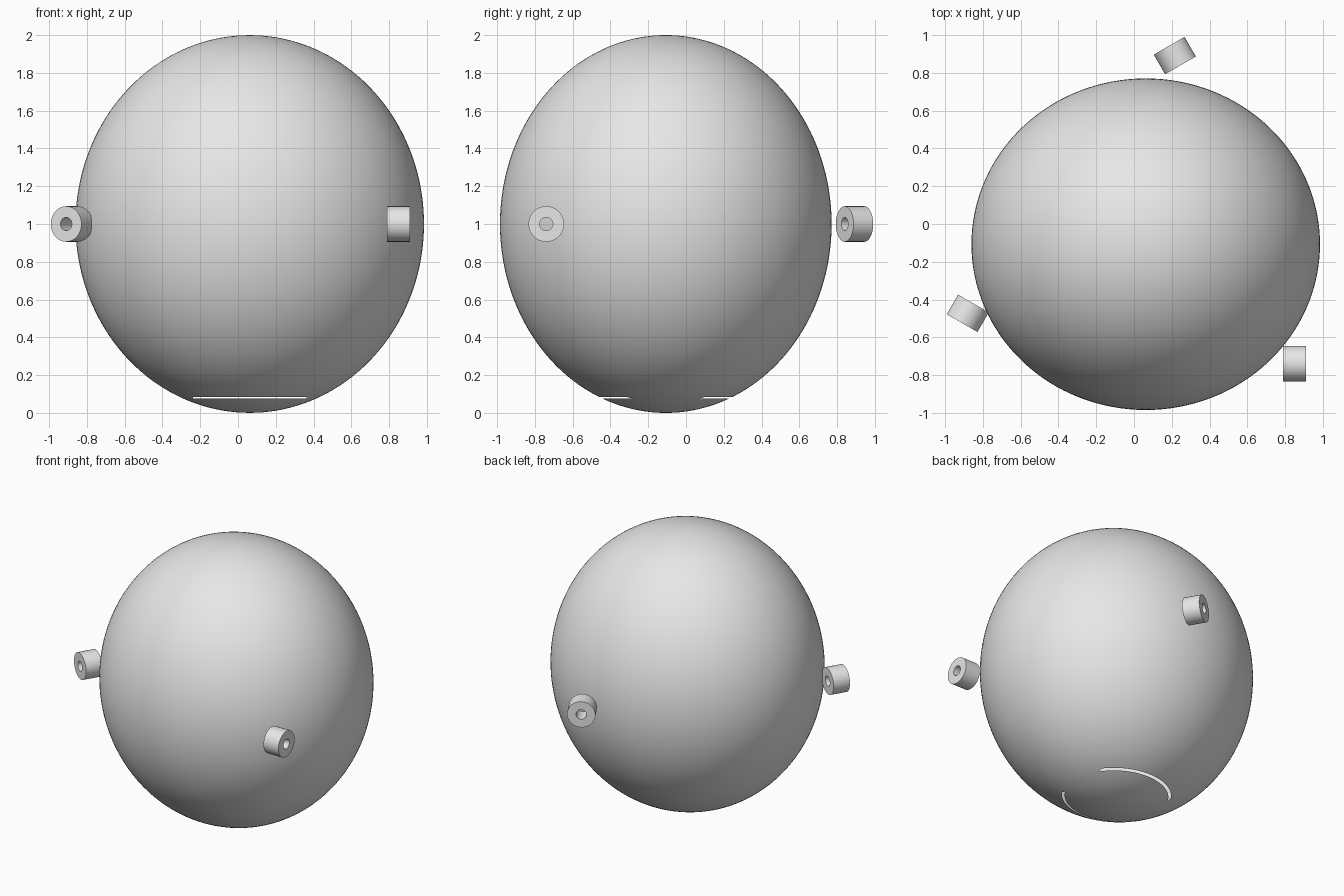
import bpy, bmesh
from math import radians
from mathutils import Matrix, Vector

cube = bpy.data.objects.get("Cube")
if cube:
    bpy.data.objects.remove(cube, do_unlink=True)

grey = bpy.data.materials.new("light grey")
grey.use_nodes = True
grey.diffuse_color = (0.8, 0.8, 0.8, 1)
grey.node_tree.nodes["Principled BSDF"].inputs["Base Color"].default_value = (0.8, 0.8, 0.8, 1)

CENTRE = Vector((0.062, -0.107, 1.0))


def finish(bm, name, matrix, angle=40):
    mesh = bpy.data.meshes.new(name)
    bm.to_mesh(mesh)
    bm.free()
    mesh.materials.append(grey)
    obj = bpy.data.objects.new(name, mesh)
    bpy.context.collection.objects.link(obj)
    obj.matrix_world = matrix
    bpy.ops.object.select_all(action='DESELECT')
    obj.select_set(True)
    bpy.context.view_layer.objects.active = obj
    bpy.ops.object.shade_smooth_by_angle(angle=radians(angle))
    return obj


# Hollow egg-like shell with a thin slot in front and back near the bottom
SLOT_LOW, SLOT_HIGH, SLOT_HALF = -0.925, -0.916, 0.30
bm = bmesh.new()
bmesh.ops.create_uvsphere(bm, u_segments=128, v_segments=80, radius=1)
bmesh.ops.scale(bm, vec=(0.923, 0.878, 1), verts=bm.verts)


def cut(faces, co, normal):
    edges = {e for f in faces for e in f.edges}
    verts = {v for f in faces for v in f.verts}
    bmesh.ops.bisect_plane(bm, geom=list(verts) + list(edges) + list(faces),
                           plane_co=co, plane_no=normal, dist=1e-6)


def band():
    return [f for f in bm.faces
            if SLOT_LOW < f.calc_center_median().z < SLOT_HIGH]


for z in (SLOT_LOW, SLOT_HIGH):
    cut(bm.faces[:], (0, 0, z), (0, 0, 1))
for x in (-SLOT_HALF, SLOT_HALF):
    cut(band(), (x, 0, 0), (1, 0, 0))
slot = [f for f in band() if abs(f.calc_center_median().x) < SLOT_HALF]
bmesh.ops.delete(bm, geom=slot, context='FACES')
finish(bm, "shell", Matrix.Translation(CENTRE))


# Hollow rollers, spaced evenly around the shell with tangential axes
def roller(name, turn):
    bm = bmesh.new()
    section = [(-0.06, 0.035), (0.06, 0.035), (0.06, 0.094), (-0.06, 0.094)]
    verts = [bm.verts.new((x, 0, r)) for x, r in section]
    edges = [bm.edges.new((verts[i], verts[(i + 1) % 4])) for i in range(4)]
    bmesh.ops.spin(bm, geom=verts + edges, cent=(0, 0, 0), axis=(1, 0, 0),
                   angle=radians(360), steps=48)
    bmesh.ops.remove_doubles(bm, verts=bm.verts, dist=1e-5)
    bmesh.ops.recalc_face_normals(bm, faces=bm.faces)
    place = (Matrix.Translation(CENTRE) @ Matrix.Rotation(radians(turn), 4, 'Z')
             @ Matrix.Translation((0.788, -0.633, 0)))
    finish(bm, name, place)


for name, turn in (("left_roller", 0), ("back_roller", 120), ("right_roller", 240)):
    roller(name, turn)
